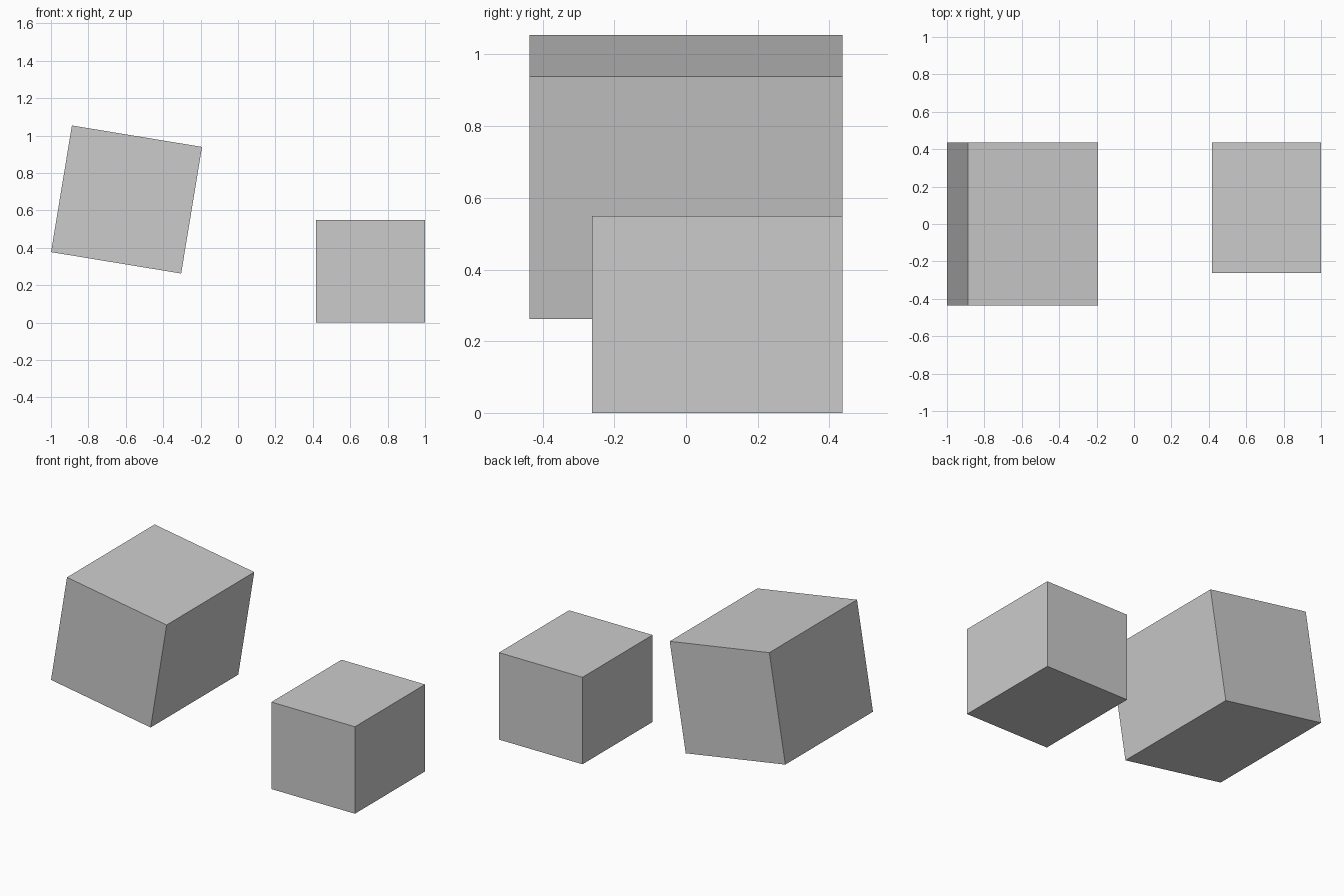
import bpy
from math import radians

if "Cube" in bpy.data.objects:
    bpy.data.objects.remove(bpy.data.objects["Cube"])


def box(name, centre, size, tilt=0.0):
    bpy.ops.mesh.primitive_cube_add(size=1, location=centre, rotation=(0, radians(tilt), 0))
    ob = bpy.context.object
    ob.name = name
    ob.scale = size
    return ob


# Large raised block, tipped about the y axis
box("tilted_block", (-0.596, 0, 0.658), (0.705, 0.874, 0.686), 9.35)

# Small upright block, flush with the large one at the back
box("ground_block", (0.7085, 0.0875, 0.2745), (0.583, 0.699, 0.549))
